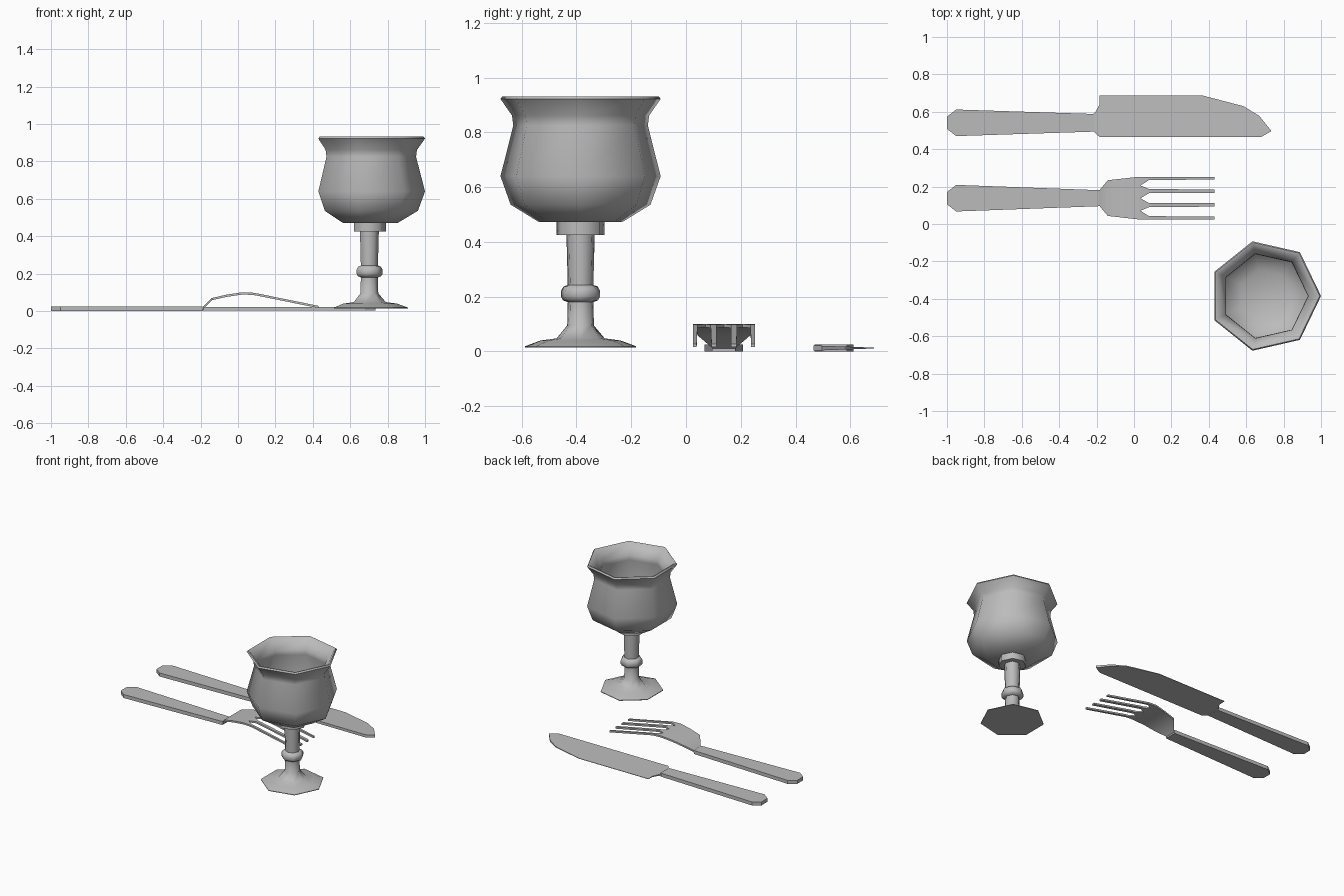
import bpy, bmesh, math

cube = bpy.data.objects.get("Cube")
if cube:
    bpy.data.objects.remove(cube, do_unlink=True)

metal = bpy.data.materials.new("grey metal")
metal.use_nodes = True
GREY = (0.5, 0.5, 0.5, 1)
metal.diffuse_color = GREY
metal.node_tree.nodes["Principled BSDF"].inputs["Base Color"].default_value = GREY


def finish(bm, name, angle=None):
    bmesh.ops.recalc_face_normals(bm, faces=bm.faces)
    mesh = bpy.data.meshes.new(name)
    bm.to_mesh(mesh)
    bm.free()
    mesh.materials.append(metal)
    obj = bpy.data.objects.new(name, mesh)
    bpy.context.collection.objects.link(obj)
    if angle:
        bpy.ops.object.select_all(action='DESELECT')
        obj.select_set(True)
        bpy.context.view_layer.objects.active = obj
        bpy.ops.object.shade_smooth_by_angle(angle=math.radians(angle))
    return obj


def lathe(name, profile, centre, sides=7):
    """Revolve (radius, z) points and cap both ends."""
    bm = bmesh.new()
    rings = []
    for r, z in profile:
        rings.append([bm.verts.new((centre[0] + r * math.cos(math.tau * i / sides),
                                    centre[1] + r * math.sin(math.tau * i / sides), z))
                      for i in range(sides)])
    for a, b in zip(rings, rings[1:]):
        for i in range(sides):
            j = (i + 1) % sides
            bm.faces.new((a[i], a[j], b[j], b[i]))
    bm.faces.new(rings[0])
    bm.faces.new(rings[-1])
    return finish(bm, name, 60)


def plate(name, outline, bottom, top):
    """Solid from a plan outline; bottom and top give z from y."""
    bm = bmesh.new()
    low = [bm.verts.new((x, y, bottom(y))) for x, y in outline]
    high = [bm.verts.new((x, y, top(y))) for x, y in outline]
    bm.faces.new(low)
    bm.faces.new(high)
    for i in range(len(low)):
        j = (i + 1) % len(low)
        bm.faces.new((low[i], low[j], high[j], high[i]))
    return finish(bm, name)


def strip(bm, stations, thick=0.012):
    """Bent bar through (x, top z, low y, high y) stations."""
    rings = [[bm.verts.new(p) for p in ((x, a, z - thick), (x, b, z - thick), (x, b, z), (x, a, z))]
             for x, z, a, b in stations]
    for p, q in zip(rings, rings[1:]):
        for i in range(4):
            j = (i + 1) % 4
            bm.faces.new((p[i], p[j], q[j], q[i]))
    bm.faces.new(rings[0])
    bm.faces.new(rings[-1])


# Goblet: foot, beaded stem, collar and hollow bowl
goblet = (0.70, -0.385)
lathe("goblet_stem", [(0.208, 0.015), (0.208, 0.019), (0.15, 0.04), (0.09, 0.048), (0.05, 0.095),
                      (0.048, 0.18), (0.066, 0.187), (0.073, 0.2), (0.073, 0.222), (0.064, 0.237),
                      (0.048, 0.243), (0.053, 0.426)], goblet)
lathe("goblet_collar", [(0.09, 0.426), (0.09, 0.474)], goblet)
lathe("goblet_bowl", [(0.155, 0.472), (0.262, 0.536), (0.3, 0.64), (0.252, 0.825), (0.257, 0.862),
                      (0.3, 0.922), (0.293, 0.932), (0.282, 0.93), (0.232, 0.86), (0.23, 0.825),
                      (0.275, 0.64), (0.24, 0.55), (0.14, 0.495)], goblet)


# Handles share one mirrored outline
def handle(name, y, end_x, end_half):
    half = [(-1, 0.033), (-0.95, 0.071), (end_x, end_half)]
    outline = [(x, y - h) for x, h in half] + [(x, y + h) for x, h in reversed(half)]
    plate(name, outline, lambda v: 0.0, lambda v: 0.025)


handle("knife_handle", 0.541, -0.21, 0.047)
handle("fork_handle", 0.138, -0.19, 0.043)

# Knife blade thins from its spine to the cutting edge
blade = [(-0.217, 0.496), (-0.184, 0.465), (0.68, 0.465), (0.735, 0.497), (0.67, 0.578),
         (0.585, 0.63), (0.366, 0.687), (-0.184, 0.687), (-0.184, 0.64), (-0.205, 0.6), (-0.217, 0.588)]
plate("knife_blade", blade,
      lambda y: 0.003 + 0.036 * (y - 0.465), lambda y: 0.022 - 0.036 * (y - 0.465))

# Fork head rises from the handle
bm = bmesh.new()
strip(bm, [(-0.2, 0.018, 0.096, 0.181), (-0.184, 0.025, 0.096, 0.181), (-0.14, 0.07, 0.043, 0.234),
           (-0.06, 0.088, 0.034, 0.243), (0.02, 0.1, 0.025, 0.252), (0.035, 0.1, 0.025, 0.252)])
finish(bm, "fork_head", 35)

# Four tines split at the slots and droop to the tips
splits = [0.025, 0.071, 0.138, 0.206, 0.252]
tines = [(0.025, 0.042), (0.09, 0.112), (0.165, 0.187), (0.235, 0.252)]
for i, (lo, hi) in enumerate(tines):
    bm = bmesh.new()
    tip = 0.003
    a, b = (lo, hi - tip) if i % 2 == 0 else (lo + tip, hi)
    strip(bm, [(0.035, 0.1, splits[i], splits[i + 1]), (0.08, 0.098, lo, hi),
               (0.11, 0.093, lo, hi), (0.43, 0.028, a, b)])
    finish(bm, f"fork_tine_{i + 1}", 35)
